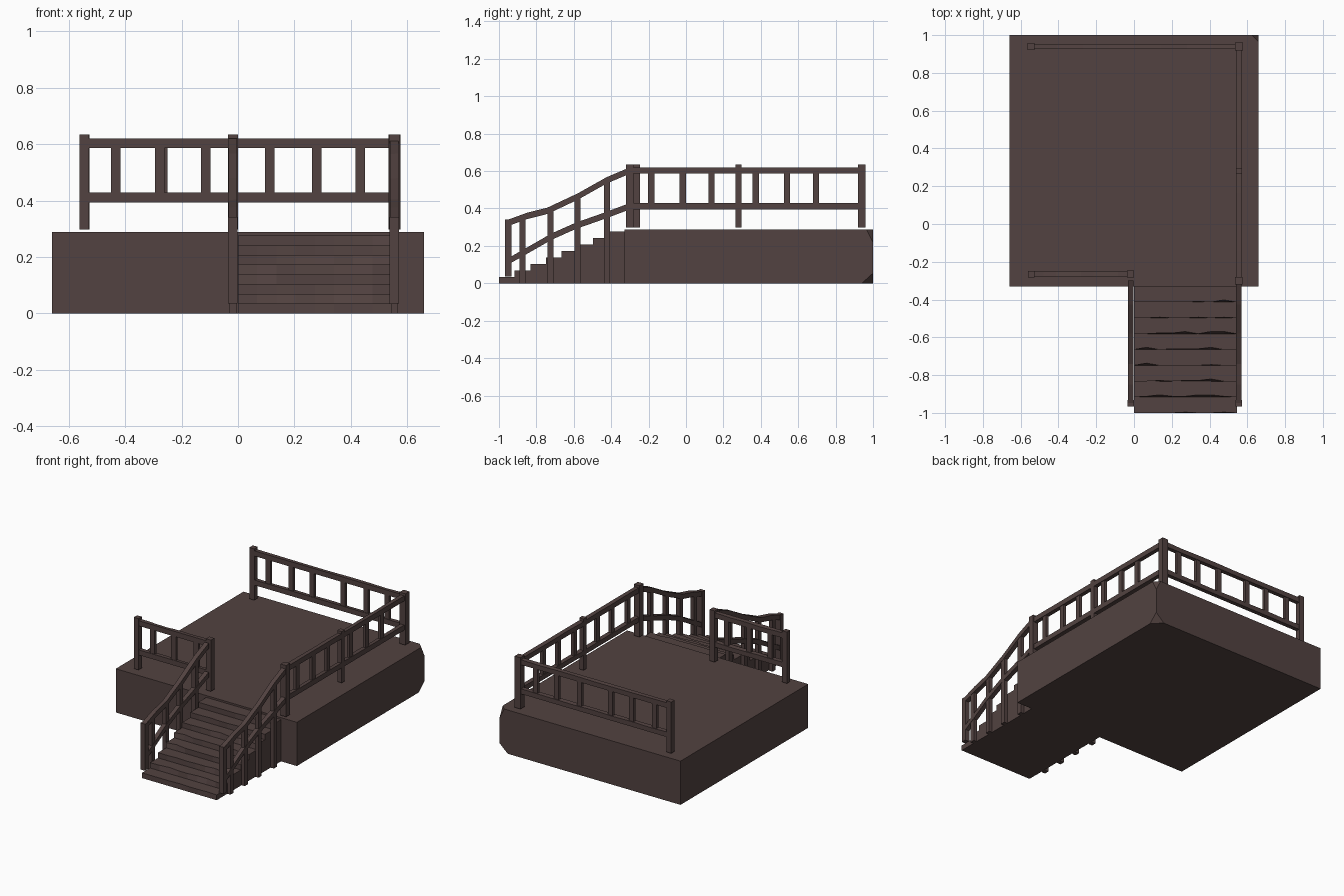
import bpy
import bmesh
import random
from mathutils import Vector

random.seed(4)
if "Cube" in bpy.data.objects:
    bpy.data.objects.remove(bpy.data.objects["Cube"], do_unlink=True)

wood = bpy.data.materials.new("dark_brown_wood")
wood.use_nodes = True
colour = (0.085, 0.055, 0.052, 1)
wood.diffuse_color = colour
wood.node_tree.nodes["Principled BSDF"].inputs["Base Color"].default_value = colour


def finish(name, bm):
    bmesh.ops.recalc_face_normals(bm, faces=bm.faces)
    mesh = bpy.data.meshes.new(name)
    bm.to_mesh(mesh)
    bm.free()
    mesh.materials.append(wood)
    obj = bpy.data.objects.new(name, mesh)
    bpy.context.collection.objects.link(obj)
    return obj


def box_mesh(low, high):
    bm = bmesh.new()
    bmesh.ops.create_cube(bm, size=1)
    low, high = Vector(low), Vector(high)
    for v in bm.verts:
        v.co = (low + high) / 2 + v.co * (high - low)
    return bm


def upright(name, x, y, bottom, top, sx, sy):
    finish(name, box_mesh((x - sx / 2, y - sy / 2, bottom), (x + sx / 2, y + sy / 2, top)))


def loft(name, rings):
    """Skin a row of matching rings and cap both ends."""
    bm = bmesh.new()
    rows = [[bm.verts.new(p) for p in ring] for ring in rings]
    n = len(rows[0])
    for a, b in zip(rows, rows[1:]):
        for i in range(n):
            j = (i + 1) % n
            bm.faces.new((a[i], a[j], b[j], b[i]))
    bm.faces.new(rows[0][::-1])
    bm.faces.new(rows[-1])
    return finish(name, bm)


def rail(name, path, width=0.028, height=0.034):
    """Rectangular beam along a path, slightly worn between its ends."""
    path = [Vector(p) for p in path]
    along = path[-1] - path[0]
    side = Vector((-along.y, along.x, 0)).normalized() * width / 2
    rings = []
    for k, p in enumerate(path):
        wear = random.uniform(0, 0.005) if 0 < k < len(path) - 1 else 0
        up = Vector((0, 0, height / 2))
        worn = Vector((0, 0, wear))
        rings.append([p - side - up, p + side - up, p + side + up - worn, p - side + up])
    loft(name, rings)


# Platform with chipped far corner
bm = box_mesh((-0.66, -0.33, 0), (0.66, 1, 0.288))
for point, normal in (((0.66, 0.94, 0), (1, 1, -1.1)),
                      ((0.66, 0.965, 0.288), (1, 1, 0.5))):
    geom = bm.verts[:] + bm.edges[:] + bm.faces[:]
    cut = bmesh.ops.bisect_plane(bm, geom=geom, plane_co=point, plane_no=normal, clear_outer=True)
    edges = [e for e in cut["geom_cut"] if isinstance(e, bmesh.types.BMEdge)]
    bmesh.ops.contextual_create(bm, geom=edges)
finish("platform", bm)

# Stairs: stepped profile swept across, nosings worn along their length
STEPS, RISE, RUN = 8, 0.0345, 0.67 / 8
stations = 9
rings = []
for s in range(stations):
    x = 0.545 * s / (stations - 1)
    ring = [(x, -0.33, 0), (x, -1, 0)]
    for i in range(STEPS):
        y, z = -1 + i * RUN, (i + 1) * RISE
        wear = random.choice((0, 0, 0.004, 0.012)) if 0 < s < stations - 1 else 0
        if i:
            ring.append((x, y, z - RISE))
        ring.append((x, y + wear, z))
    ring.append((x, -0.33, STEPS * RISE))
    rings.append(ring)
loft("stairs", rings)

# Deck railing posts
LEFT, RIGHT, BACK, FRONT, INNER = 0.555, -0.545, 0.94, -0.265, -0.018
FLOOR, POST_TOP = 0.297, 0.635
for name, x, y, size in (("back_right_post", RIGHT, BACK, 0.036),
                         ("back_left_post", LEFT, BACK, 0.042),
                         ("side_middle_post", LEFT, 0.28, 0.032),
                         ("stair_top_left_post", LEFT, -0.3, 0.04),
                         ("front_right_post", RIGHT, FRONT, 0.034),
                         ("stair_top_right_post", INNER, FRONT, 0.036)):
    upright(name, x, y, FLOOR, POST_TOP, size, size)


# Deck railing: two rails and short balusters between them
def railing(name, start, end, balusters):
    start, end = Vector(start), Vector(end)
    axis = 0 if start.x != end.x else 1
    for level, z in (("lower", 0.411), ("upper", 0.603)):
        path = []
        for k in range(9):
            p = start.lerp(end, k / 8)
            path.append((p.x, p.y, z))
        rail(f"{name}_{level}_rail", path)
    for k, t in enumerate(balusters):
        p = start.copy()
        p[axis] = t
        size = (0.034, 0.02) if axis == 0 else (0.02, 0.034)
        upright(f"{name}_baluster_{k + 1}", p.x, p.y, 0.42, 0.595, *size)


railing("back", (RIGHT, BACK), (LEFT, BACK), (-0.433, -0.267, -0.114, 0.113, 0.28, 0.434))
railing("side", (LEFT, -0.3), (LEFT, BACK), (-0.185, -0.018, 0.136, 0.373, 0.54, 0.695))
railing("front", (RIGHT, FRONT), (INNER, FRONT), (-0.433, -0.278, -0.114))

# Stair railings: curved rails, end post and balusters reaching the ground
upper = [(-0.955, 0.322), (-0.85, 0.36), (-0.74, 0.388), (-0.58, 0.463), (-0.425, 0.55), (-0.3, 0.603)]
lower = [(-0.955, 0.115), (-0.84, 0.18), (-0.72, 0.249), (-0.59, 0.307), (-0.436, 0.361), (-0.3, 0.412)]


def height_at(path, y):
    for (y0, z0), (y1, z1) in zip(path, path[1:]):
        if y0 <= y <= y1:
            return z0 + (z1 - z0) * (y - y0) / (y1 - y0)


for side, x in (("left", LEFT), ("right", INNER)):
    for level, path in (("upper", upper), ("lower", lower)):
        rail(f"stair_{side}_{level}_rail", [(x, y, z) for y, z in path], 0.03)
    upright(f"stair_{side}_end_post", x, -0.95, 0.035, 0.342, 0.034, 0.034)
    for k, y in enumerate((-0.873, -0.725, -0.58, -0.422)):
        upright(f"stair_{side}_baluster_{k + 1}", x, y, 0, height_at(upper, y), 0.026, 0.032)
